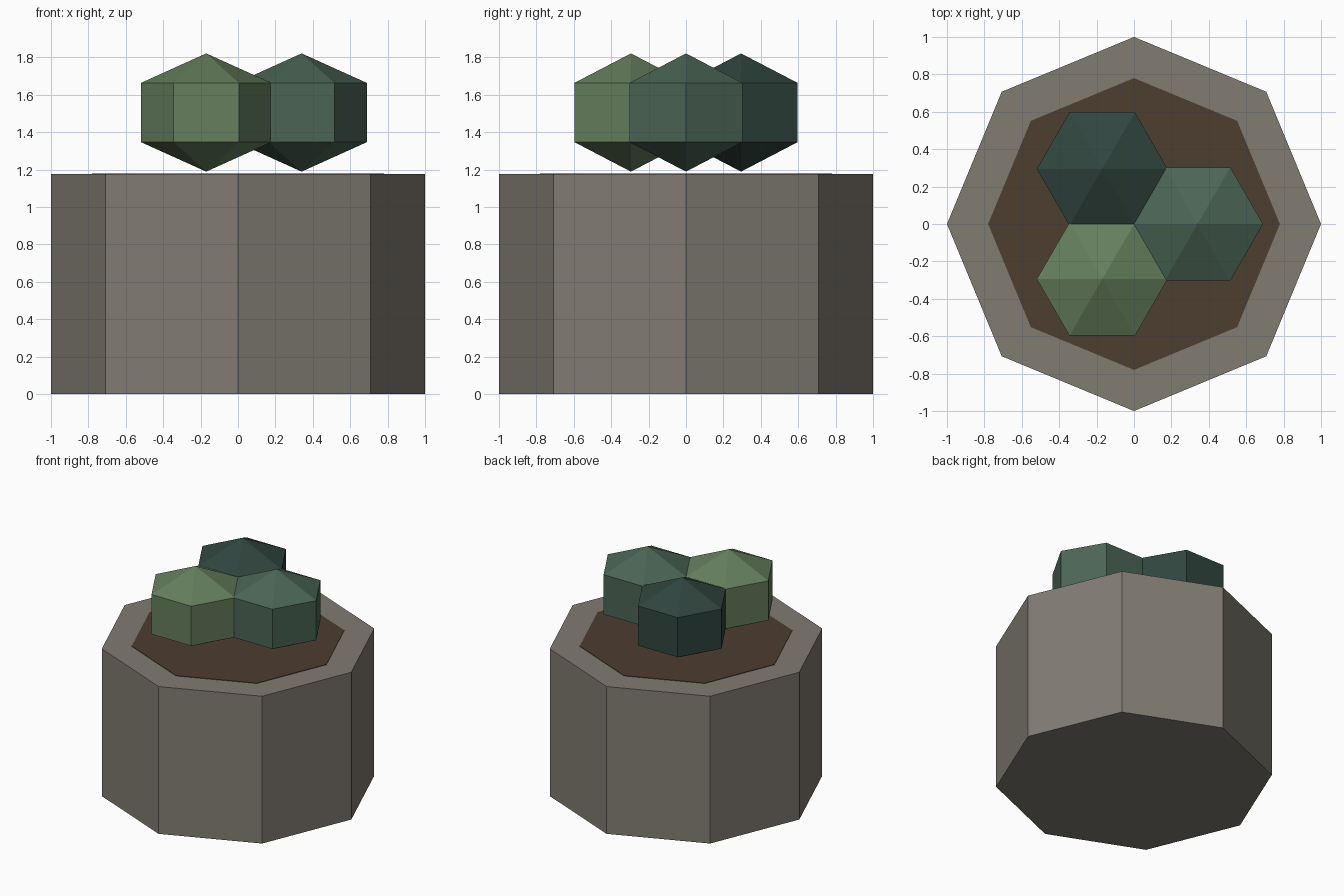
import bpy, bmesh
from math import cos, sin, tau, sqrt

if "Cube" in bpy.data.objects:
    bpy.data.objects.remove(bpy.data.objects["Cube"])


def material(name, rgb):
    mat = bpy.data.materials.new(name)
    mat.diffuse_color = (*rgb, 1)
    mat.use_nodes = True
    mat.node_tree.nodes["Principled BSDF"].inputs["Base Color"].default_value = mat.diffuse_color
    return mat


def lathe(name, profile, sides, location, mat):
    """Faceted solid from (radius, z) pairs; zero radius makes a tip."""
    bm = bmesh.new()
    rings = []
    for r, z in profile:
        count = sides if r > 0 else 1
        rings.append([bm.verts.new((r * cos(tau * i / sides), r * sin(tau * i / sides), z))
                      for i in range(count)])
    for low, high in zip(rings, rings[1:]):
        for i in range(sides):
            j = (i + 1) % sides
            quad = [low[i % len(low)], low[j % len(low)],
                    high[j % len(high)], high[i % len(high)]]
            bm.faces.new(list(dict.fromkeys(quad)))
    for ring in (rings[0], rings[-1]):
        if len(ring) > 1:
            bm.faces.new(ring)
    bmesh.ops.recalc_face_normals(bm, faces=bm.faces)
    mesh = bpy.data.meshes.new(name)
    bm.to_mesh(mesh)
    bm.free()
    mesh.materials.append(mat)
    obj = bpy.data.objects.new(name, mesh)
    obj.location = location
    bpy.context.collection.objects.link(obj)
    return obj


# Octagonal stone pot
lathe("pot", [(1, 0), (1, 1.175)], 8, (0, 0, 0),
      material("stone", (0.22, 0.20, 0.17)))

# Soil patch, almost flush with the pot top
lathe("soil", [(0.78, 1.15), (0.78, 1.179)], 8, (0, 0, 0),
      material("earth", (0.075, 0.047, 0.03)))

# Three hexagonal leaf clumps around the centre
R, H = 0.404, 0.316
clump = [(0, -H), (R * sqrt(3) / 2, -H / 2), (R * sqrt(3) / 2, H / 2), (0, H)]
greens = [("mid", (0.07, 0.13, 0.09)),
          ("dark", (0.03, 0.06, 0.05)),
          ("light", (0.13, 0.21, 0.11))]
for k, (shade, rgb) in enumerate(greens):
    a = tau * k / 3
    lathe(f"leaf_clump_{shade}", clump, 6, (0.34 * cos(a), 0.34 * sin(a), 1.505),
          material(f"{shade}_green", rgb))
